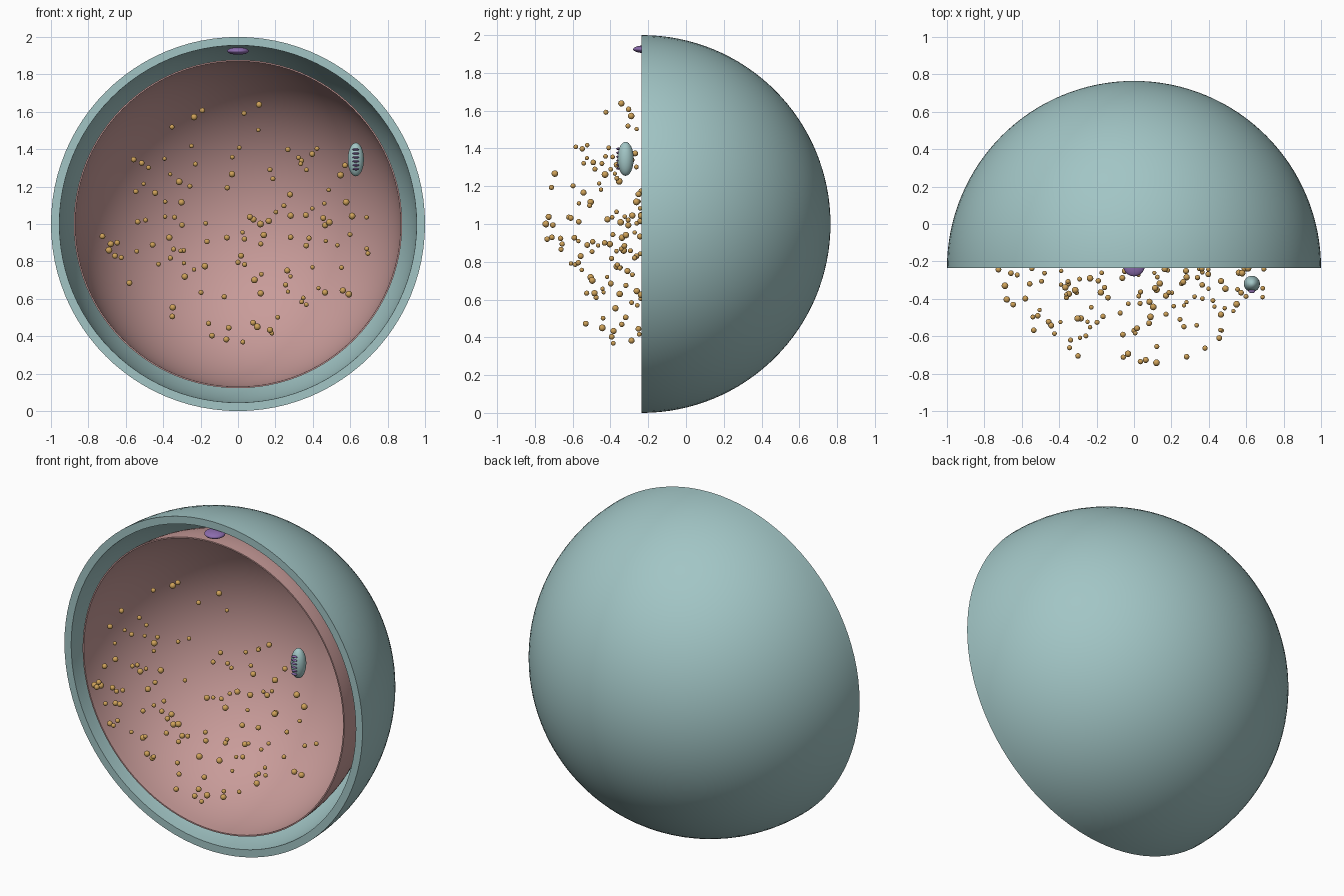
import bpy, bmesh, math, random
from mathutils import Matrix, Vector

if "Cube" in bpy.data.objects:
    bpy.data.objects.remove(bpy.data.objects["Cube"])

CUT_Y = -0.235                      # plane of the open cut face
CENTRE = Vector((0, CUT_Y, 1.0))


def material(name, rgb):
    m = bpy.data.materials.new(name)
    m.diffuse_color = (*rgb, 1)
    m.use_nodes = True
    m.node_tree.nodes["Principled BSDF"].inputs["Base Color"].default_value = m.diffuse_color
    return m


TEAL = material("teal", (0.36, 0.56, 0.56))
PINK = material("pink", (0.58, 0.33, 0.32))
GOLD = material("gold", (0.62, 0.36, 0.10))
PURPLE = material("purple", (0.26, 0.15, 0.42))


def finish(bm, name, mat, angle=40):
    bmesh.ops.recalc_face_normals(bm, faces=bm.faces)
    mesh = bpy.data.meshes.new(name)
    bm.to_mesh(mesh)
    bm.free()
    mesh.materials.append(mat)
    ob = bpy.data.objects.new(name, mesh)
    bpy.context.collection.objects.link(ob)
    bpy.ops.object.select_all(action='DESELECT')
    ob.select_set(True)
    bpy.context.view_layer.objects.active = ob
    bpy.ops.object.shade_smooth_by_angle(angle=math.radians(angle))
    return ob


def half_shell(name, outer, inner, mat, n=32, turns=96):
    """Hollow hemisphere, open toward the front, with a flat rim."""
    bm = bmesh.new()
    angles = [math.pi / 2 * i / n for i in range(n + 1)]
    pts = [(outer * math.sin(a), outer * math.cos(a), 0) for a in angles]
    pts += [(inner * math.sin(a), inner * math.cos(a), 0) for a in reversed(angles)]
    vs = [bm.verts.new(p) for p in pts]
    edges = [bm.edges.new(p) for p in zip(vs, vs[1:])]
    bmesh.ops.spin(bm, geom=vs + edges, cent=(0, 0, 0), axis=(0, 1, 0),
                   angle=math.tau, steps=turns)
    bmesh.ops.remove_doubles(bm, verts=bm.verts, dist=1e-4)
    bmesh.ops.translate(bm, verts=bm.verts, vec=CENTRE)
    return finish(bm, name, mat)


def add_ellipsoid(bm, centre, radii, u=32, v=16):
    bmesh.ops.create_uvsphere(
        bm, u_segments=u, v_segments=v, radius=1,
        matrix=Matrix.Translation(centre) @ Matrix.Diagonal((*radii, 1)))


def ellipsoid(name, centre, radii, mat):
    bm = bmesh.new()
    add_ellipsoid(bm, centre, radii)
    return finish(bm, name, mat)


# nested walls with a gap between them
half_shell("outer_wall", 1.0, 0.955, TEAL)
half_shell("inner_membrane", 0.878, 0.87, PINK)

# flat disc sitting in the gap at the top
ellipsoid("wall_disc", (0, -0.222, 1.925), (0.058, 0.058, 0.02), PURPLE)

# small capsule with a ladder of ribs on its front
ellipsoid("capsule", (0.63, -0.32, 1.345), (0.043, 0.043, 0.09), TEAL)
bm = bmesh.new()
for i in range(6):
    add_ellipsoid(bm, (0.63, -0.359, 1.293 + 0.021 * i), (0.018, 0.011, 0.006), 16, 8)
finish(bm, "capsule_ribs", PURPLE)

# grains scattered through a flattened half ball in front of the cut
random.seed(7)
bm = bmesh.new()
placed = [Vector((0.12, -0.742, 1.0)), Vector((-0.69, -0.33, 0.86))]
while len(placed) < 125:
    d = Vector([random.uniform(-1, 1) for _ in range(3)])
    if d.length > 1:
        continue
    p = CENTRE + Vector((d.x * 0.73, -abs(d.y) * 0.52, d.z * 0.67))
    if all((p - q).length > 0.035 for q in placed):
        placed.append(p)
for i, p in enumerate(placed):
    r = 0.018 if i < 2 else random.uniform(0.011, 0.018)
    add_ellipsoid(bm, p, (r, r, r), 16, 10)
finish(bm, "grains", GOLD)
